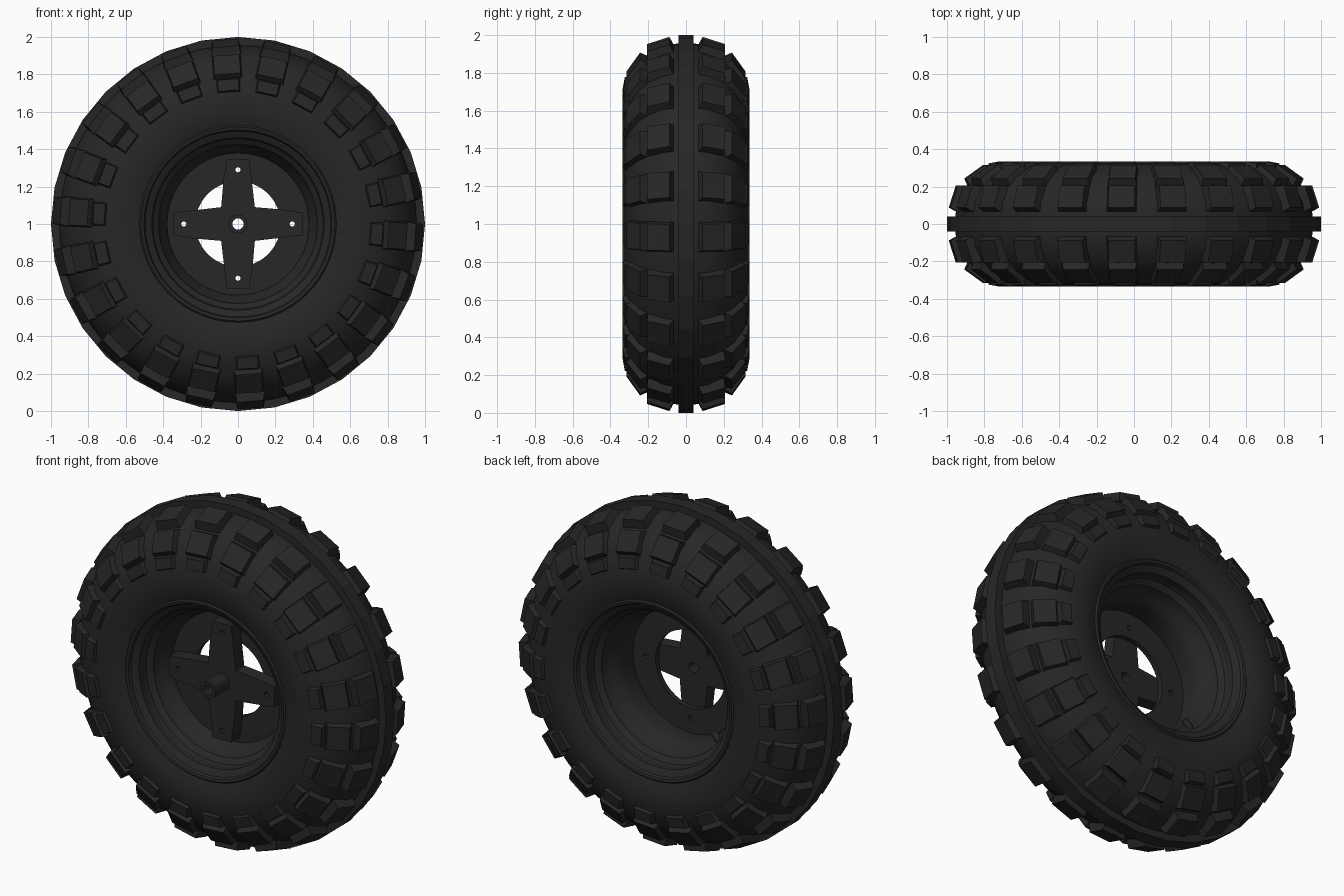
import bpy, bmesh, math
from mathutils import Vector

if "Cube" in bpy.data.objects:
    bpy.data.objects.remove(bpy.data.objects["Cube"])

C = Vector((0, 0, 1))
rubber = bpy.data.materials.new("black")
rubber.diffuse_color = (0.02, 0.02, 0.02, 1)
rubber.use_nodes = True
rubber.node_tree.nodes["Principled BSDF"].inputs["Base Color"].default_value = rubber.diffuse_color


def add(name, bm, angle=None):
    bmesh.ops.recalc_face_normals(bm, faces=bm.faces[:])
    me = bpy.data.meshes.new(name)
    bm.to_mesh(me)
    bm.free()
    me.materials.append(rubber)
    ob = bpy.data.objects.new(name, me)
    bpy.context.collection.objects.link(ob)
    if angle:
        bpy.ops.object.select_all(action='DESELECT')
        bpy.context.view_layer.objects.active = ob
        ob.select_set(True)
        bpy.ops.object.shade_smooth_by_angle(angle=math.radians(angle))
    return ob


def polar(y, r, a):
    return C + Vector((r * math.cos(a), y, r * math.sin(a)))


def lathe(name, profile, n, closed=True, angle=None):
    """Revolve (y, radius) points about the axle."""
    bm = bmesh.new()
    rings = [[bm.verts.new(polar(y, r, 2 * math.pi * i / n)) for y, r in profile] for i in range(n)]
    m = len(profile)
    for i in range(n):
        p, q = rings[i], rings[(i + 1) % n]
        for j in range(m if closed else m - 1):
            k = (j + 1) % m
            bm.faces.new((p[j], p[k], q[k], q[j]))
    return add(name, bm, angle)


def mirrored(half):
    return half + [(-y, r) for y, r in reversed(half)]


# tyre carcass and raised centre rib
lathe("tyre", mirrored([(.27, .46), (.29, .49), (.305, .53), (.32, .58), (.326, .64), (.318, .71),
                        (.29, .785), (.25, .85), (.19, .905), (.12, .94), (.05, .955)]), 64, angle=35)
lathe("centre_rib", [(-.04, .93), (-.04, 1), (.04, 1), (.04, .93)], 32)


# tread blocks: tapered six-sided knobs laid around both shoulders
def knob_row(name, p1, p2, length, depth, count=22, phase=-4.2, flare=.01):
    bm = bmesh.new()
    a, b = Vector(p1), Vector(p2)
    t = (b - a).normalized()
    inward = Vector((t.y, -t.x))          # points toward the carcass
    a2, b2 = a + inward * depth - t * flare, b + inward * depth + t * flare
    for side in (1, -1):
        for i in range(count):
            ang = math.radians(phase + 360 / count * i)
            tan = Vector((-math.sin(ang), 0, math.cos(ang)))
            v = []
            for q, h in ((a, length / 2), (b, length / 2), (b2, length / 2 + flare), (a2, length / 2 + flare)):
                base = polar(side * q.x, q.y, ang)
                v.append((bm.verts.new(base - tan * h), bm.verts.new(base + tan * h)))
            for j in range(4):
                k = (j + 1) % 4
                bm.faces.new((v[j][0], v[k][0], v[k][1], v[j][1]))
            bm.faces.new([p[0] for p in v])
            bm.faces.new([p[1] for p in reversed(v)])
    add(name, bm)


knob_row("inner_tread_blocks", (.088, .988), (.207, .95), .14, .05)
knob_row("shoulder_tread_blocks", (.243, .905), (.315, .805), .14, .05)
knob_row("side_tread_blocks", (.324, .775), (.335, .715), .11, .035)

# wheel rim: rolled lips, bead seats and drop centre
half = [(.28, .52), (.30, .53), (.312, .518), (.308, .503), (.29, .495), (.278, .475), (.25, .465),
        (.21, .455), (.185, .425), (.13, .415), (.10, .385), (.05, .375)]
rim = lathe("rim", mirrored(half), 64, closed=False, angle=35)


# flat plates cut from closed outlines (holes are inner loops)
def circle(r, cx=0, cz=0, n=32):
    return [(cx + r * math.cos(2 * math.pi * i / n), cz + r * math.sin(2 * math.pi * i / n)) for i in range(n)]


def plate(name, loops, y0, y1):
    cu = bpy.data.curves.new(name, 'CURVE')
    cu.dimensions = '2D'
    cu.fill_mode = 'BOTH'
    cu.extrude = (y1 - y0) / 2
    for pts in loops:
        s = cu.splines.new('POLY')
        s.points.add(len(pts) - 1)
        for p, (x, z) in zip(s.points, pts):
            p.co = (x, z, 0, 1)
        s.use_cyclic_u = True
    tmp = bpy.data.objects.new(name + "_outline", cu)
    bpy.context.collection.objects.link(tmp)
    me = bpy.data.meshes.new_from_object(tmp.evaluated_get(bpy.context.evaluated_depsgraph_get()))
    bpy.data.objects.remove(tmp)
    bm = bmesh.new()
    bm.from_mesh(me)
    bmesh.ops.remove_doubles(bm, verts=bm.verts[:], dist=1e-5)
    for v in bm.verts:
        x, z, d = v.co
        v.co = C + Vector((x, (y0 + y1) / 2 - d, z))
    return add(name, bm, 30)


bolts = [circle(.014, .29 * math.cos(k * math.pi / 2), .29 * math.sin(k * math.pi / 2), 12) for k in range(4)]
plate("rim_disc", [circle(.38, n=64), circle(.228, n=48)] + bolts, -.07, -.04)

# four-armed hub spider with its axle boss
star = []
for k in range(4):
    c, s = math.cos(k * math.pi / 2), math.sin(k * math.pi / 2)
    for x, z in ((.345, -.06), (.345, .06), (.24, .077), (.09, .09)):
        star.append((x * c - z * s, x * s + z * c))
plate("hub_spider", [star, circle(.03, n=24)] + bolts, -.15, -.07)
plate("axle_boss", [circle(.05), circle(.03, n=24)], -.28, -.15)

# valve stem inside the rear of the rim
bm = bmesh.new()
bmesh.ops.create_cone(bm, cap_ends=True, segments=16, radius1=.02, radius2=.02, depth=.08)
d = Vector((-.72, 0, -.69)).normalized()
rot = d.to_track_quat('Z', 'Y')
for v in bm.verts:
    v.co = rot @ v.co + C + d * .395 + Vector((0, .11, 0))
add("valve_stem", bm, 30)
